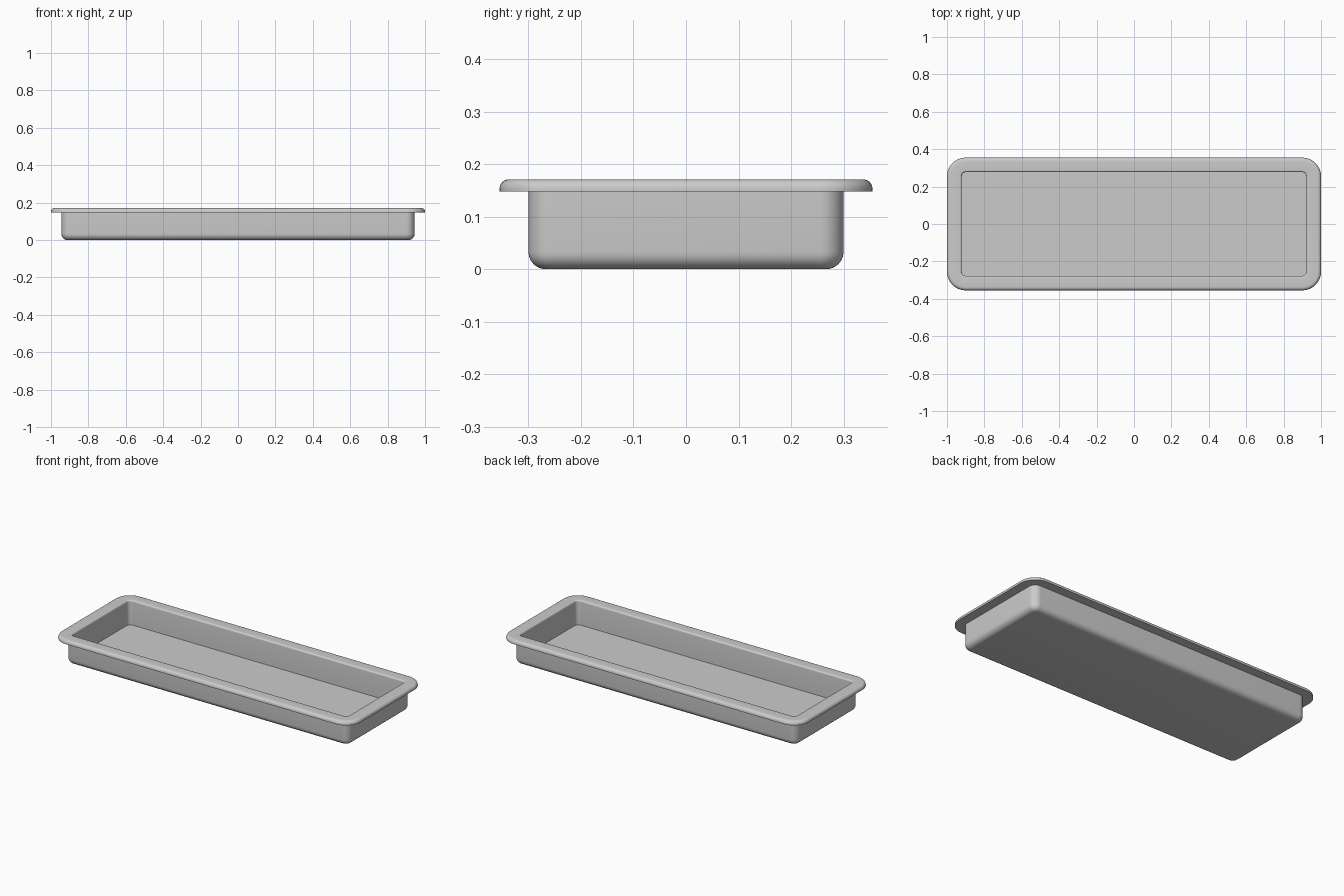
import bpy, bmesh
from math import sin, cos, pi, radians

cube = bpy.data.objects.get("Cube")
if cube:
    bpy.data.objects.remove(cube, do_unlink=True)

SEGS = 10                       # steps per rounded corner
BODY = (0.944, 0.30, 0.045)     # half length, half width, corner radius
RIM = (1.0, 0.355, 0.10)
WALL = 0.023
RIM_LOW, TOP = 0.148, 0.171

metal = bpy.data.materials.new("grey_metal")
metal.use_nodes = True
grey = (0.6, 0.6, 0.6, 1)
metal.diffuse_color = grey
metal.node_tree.nodes["Principled BSDF"].inputs["Base Color"].default_value = grey


def ring(bm, outline, inset, z):
    """Rounded rectangle of vertices, shrunk by inset."""
    hx, hy, r = (v - inset for v in outline)
    verts = []
    for q, (sx, sy) in enumerate([(1, 1), (-1, 1), (-1, -1), (1, -1)]):
        for i in range(SEGS + 1):
            a = (q + i / SEGS) * pi / 2
            verts.append(bm.verts.new((sx * (hx - r) + r * cos(a),
                                       sy * (hy - r) + r * sin(a), z)))
    return verts


def fillet(outline, inset, z, r, start, end, steps=6):
    """Quarter-round section as (outline, inset, z) stations."""
    angles = [radians(start + (end - start) * i / steps) for i in range(steps + 1)]
    return [(outline, inset - r * cos(a), z + r * sin(a)) for a in angles]


# Cross-section from the underside, out round the rim, down to the inner floor
section = fillet(BODY, 0.033, 0.033, 0.033, -90, 0)
section += [(BODY, 0, RIM_LOW), (RIM, 0, RIM_LOW)]
section += fillet(RIM, 0.018, TOP - 0.018, 0.018, 0, 90)
section += fillet(BODY, WALL - 0.01, TOP - 0.01, 0.01, 90, 180)
section += [(BODY, WALL, WALL)]

bm = bmesh.new()
rings = [ring(bm, *station) for station in section]
for lower, upper in zip(rings, rings[1:]):
    n = len(lower)
    for i in range(n):
        j = (i + 1) % n
        bm.faces.new((lower[i], lower[j], upper[j], upper[i]))
bm.faces.new(rings[0][::-1])    # underside
bm.faces.new(rings[-1])         # inner floor
bmesh.ops.recalc_face_normals(bm, faces=bm.faces)

mesh = bpy.data.meshes.new("tray")
bm.to_mesh(mesh)
bm.free()
mesh.materials.append(metal)
tray = bpy.data.objects.new("tray", mesh)
bpy.context.collection.objects.link(tray)

# Smooth fillets, sharp rim underside and floor edge
bpy.ops.object.select_all(action="DESELECT")
tray.select_set(True)
bpy.context.view_layer.objects.active = tray
bpy.ops.object.shade_smooth_by_angle(angle=radians(35))
